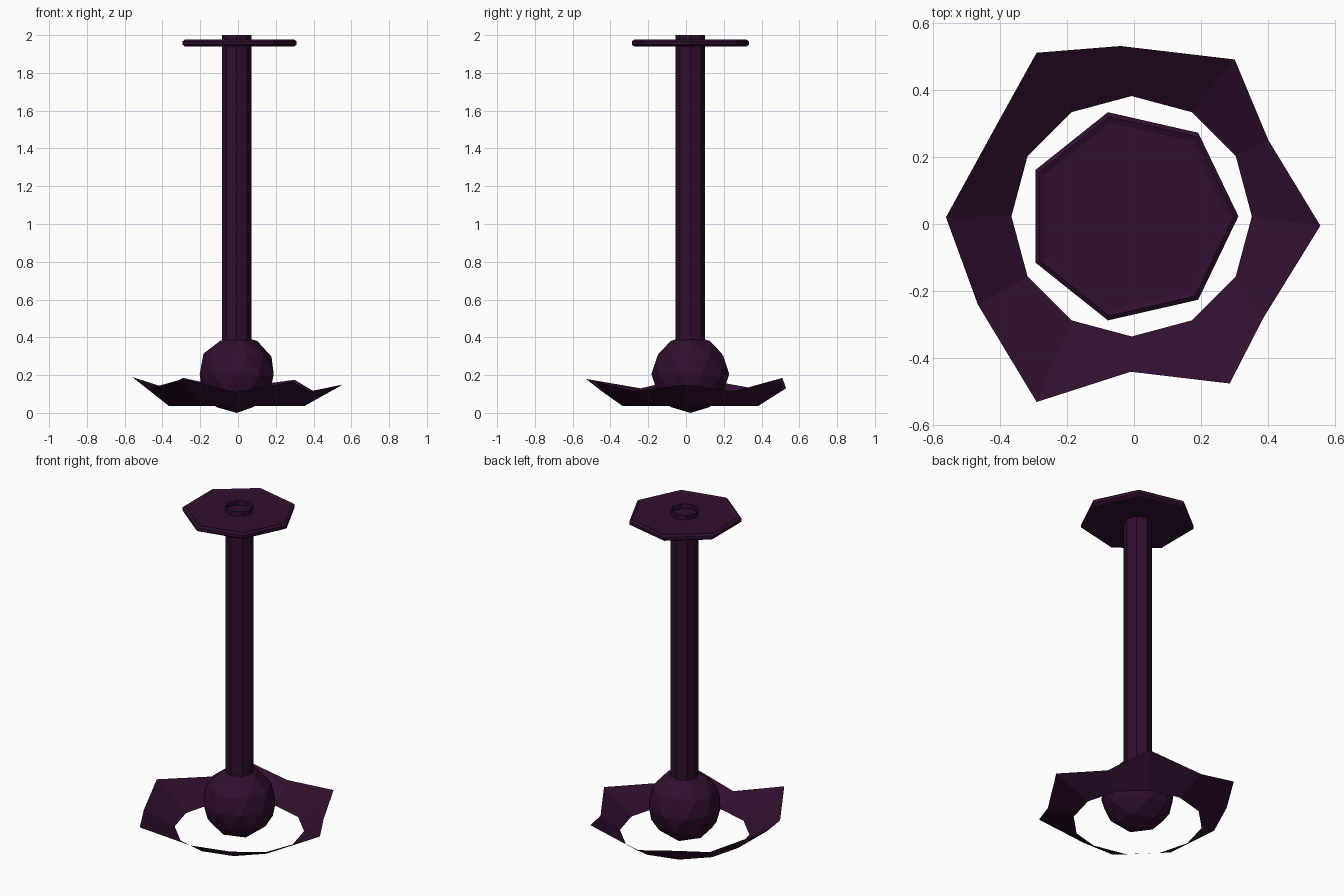
import bpy, bmesh, math

if "Cube" in bpy.data.objects:
    bpy.data.objects.remove(bpy.data.objects["Cube"])

CX, CY = -0.007, 0.023          # shared vertical axis

plum = bpy.data.materials.new("dark plum")
plum.diffuse_color = (0.030, 0.005, 0.028, 1)
plum.use_nodes = True
plum.node_tree.nodes["Principled BSDF"].inputs["Base Color"].default_value = plum.diffuse_color


def finish(name, bm):
    me = bpy.data.meshes.new(name)
    bm.to_mesh(me)
    bm.free()
    me.materials.append(plum)
    ob = bpy.data.objects.new(name, me)
    bpy.context.collection.objects.link(ob)
    return ob


def ring(bm, n, r, z):
    return [bm.verts.new((CX + r * math.cos(2 * math.pi * i / n),
                          CY + r * math.sin(2 * math.pi * i / n), z)) for i in range(n)]


def bridge(bm, a, b):
    n = len(a)
    for i in range(n):
        j = (i + 1) % n
        bm.faces.new((a[i], a[j], b[j], b[i]))


# Stem: open eight-sided tube
bm = bmesh.new()
bridge(bm, ring(bm, 8, 0.078, 0.37), ring(bm, 8, 0.078, 2.0))
finish("stem", bm)

# Top plate: seven-sided disc with a bevelled, slightly raised rim
bm = bmesh.new()
profile = [(0.302, 1.939), (0.318, 1.949), (0.318, 1.967),
           (0.304, 1.977), (0.286, 1.970)]
rings = [ring(bm, 7, r, z) for r, z in profile]
for a, b in zip(rings, rings[1:]):
    bridge(bm, a, b)
bm.faces.new(rings[0][::-1])
bm.faces.new(rings[-1])
finish("top_plate", bm)

# Bulb: low-poly ball at the foot of the stem
bm = bmesh.new()
bmesh.ops.create_icosphere(bm, subdivisions=2, radius=0.206)
bmesh.ops.translate(bm, vec=(CX, CY, 0.206), verts=bm.verts)
finish("bulb", bm)

# Petal ring: regular inner edge, ragged raised outer edge
outer = [(0.555, -0.005, 0.15), (0.40, 0.25, 0.115), (0.30, 0.49, 0.175),
         (-0.04, 0.53, 0.13), (-0.29, 0.51, 0.185), (-0.39, 0.33, 0.135),
         (-0.56, 0.02, 0.19), (-0.465, -0.24, 0.13), (-0.29, -0.53, 0.18),
         (-0.01, -0.44, 0.11), (0.285, -0.475, 0.165), (0.385, -0.28, 0.115)]
bm = bmesh.new()
rim = [bm.verts.new(p) for p in outer]
bridge(bm, ring(bm, 12, 0.358, 0.036), rim)
for f in bm.faces:
    f.normal_update()
    if f.normal.z < 0:
        f.normal_flip()
finish("petal_ring", bm)
